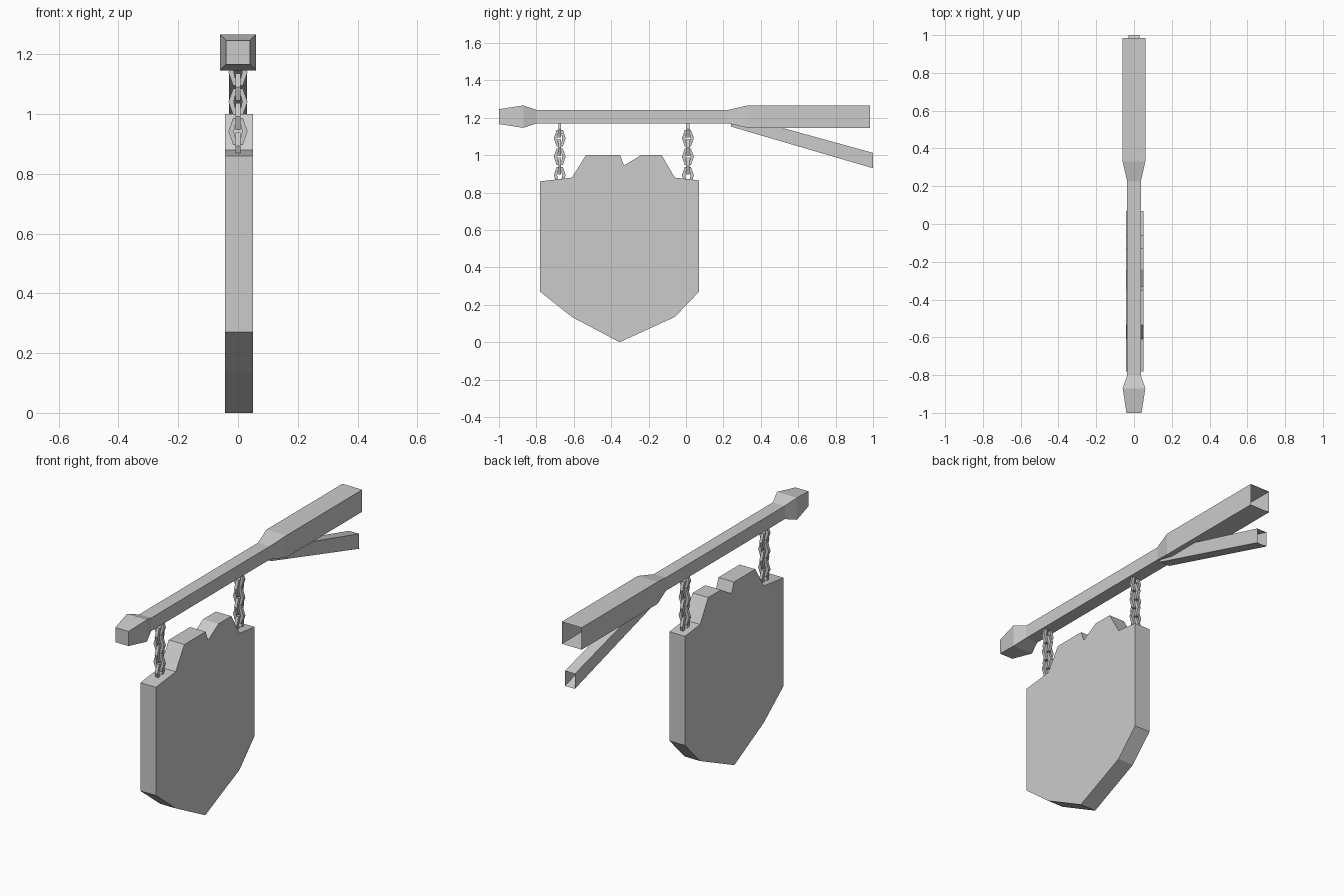
import bpy
from math import cos, sin, pi

if "Cube" in bpy.data.objects:
    bpy.data.objects.remove(bpy.data.objects["Cube"])


def make(name, verts, faces):
    me = bpy.data.meshes.new(name)
    me.from_pydata(verts, [], faces)
    me.update()
    ob = bpy.data.objects.new(name, me)
    bpy.context.collection.objects.link(ob)
    return ob


def square_tube(name, sections):
    """Loft rectangles (y, half width, z low, z high); front capped, back open."""
    verts, faces = [], [(0, 1, 2, 3)]
    for y, w, lo, hi in sections:
        verts += [(-w, y, lo), (w, y, lo), (w, y, hi), (-w, y, hi)]
    for s in range(len(sections) - 1):
        for i in range(4):
            a, b = s * 4 + i, s * 4 + (i + 1) % 4
            faces.append((a, a + 4, b + 4, b))
    return make(name, verts, faces)


def chain_link(name, y, z, sideways):
    """Six-sided elongated ring with a square section."""
    verts, faces = [], []
    t = 0.008
    for i in range(6):
        a = i * pi / 3
        for u, h, d in ((0.032, 0.052, -t), (0.032, 0.052, t),
                        (0.014, 0.033, t), (0.014, 0.033, -t)):
            p, q = u * cos(a), h * sin(a)
            verts.append((d, y + p, z + q) if sideways else (p, y - d, z + q))
    for i in range(6):
        for k in range(4):
            j, m = (i + 1) % 6, (k + 1) % 4
            faces.append((i * 4 + k, j * 4 + k, j * 4 + m, i * 4 + m))
    return make(name, verts, faces)


# Beam with thickened tip and butt
C = 1.206
beam = [(-1, 0.04), (-0.87, 0.06), (-0.80, 0.036), (0.225, 0.036),
        (0.33, 0.06), (0.985, 0.06)]
square_tube("beam", [(y, w, C - w, C + w) for y, w in beam])

# Slanted brace under the beam
square_tube("brace", [(0.24, 0.03, 1.153, 1.222), (1.0, 0.03, 0.93, 1.012)])

# Sign board: outline extruded across x
outline = [(-0.78, 0.86), (-0.61, 0.88), (-0.535, 1.0), (-0.352, 1.0),
           (-0.332, 0.945), (-0.24, 1.0), (-0.13, 1.0), (-0.06, 0.88),
           (0.07, 0.865), (0.07, 0.27), (-0.06, 0.135), (-0.355, 0),
           (-0.61, 0.135), (-0.78, 0.27)]
n = len(outline)
make("sign_board",
     [(x, y, z) for x in (-0.043, 0.051) for y, z in outline],
     [tuple(range(n)), tuple(reversed(range(n, 2 * n)))] +
     [(i, i + n, (i + 1) % n + n, (i + 1) % n) for i in range(n)])

# Two hanging chains of alternating links
for c, y in enumerate((-0.675, 0.01)):
    for i in range(6):
        chain_link(f"chain_{c + 1}_link_{i + 1}", y, 1.14 - i * 0.0495, i % 2 == 1)
